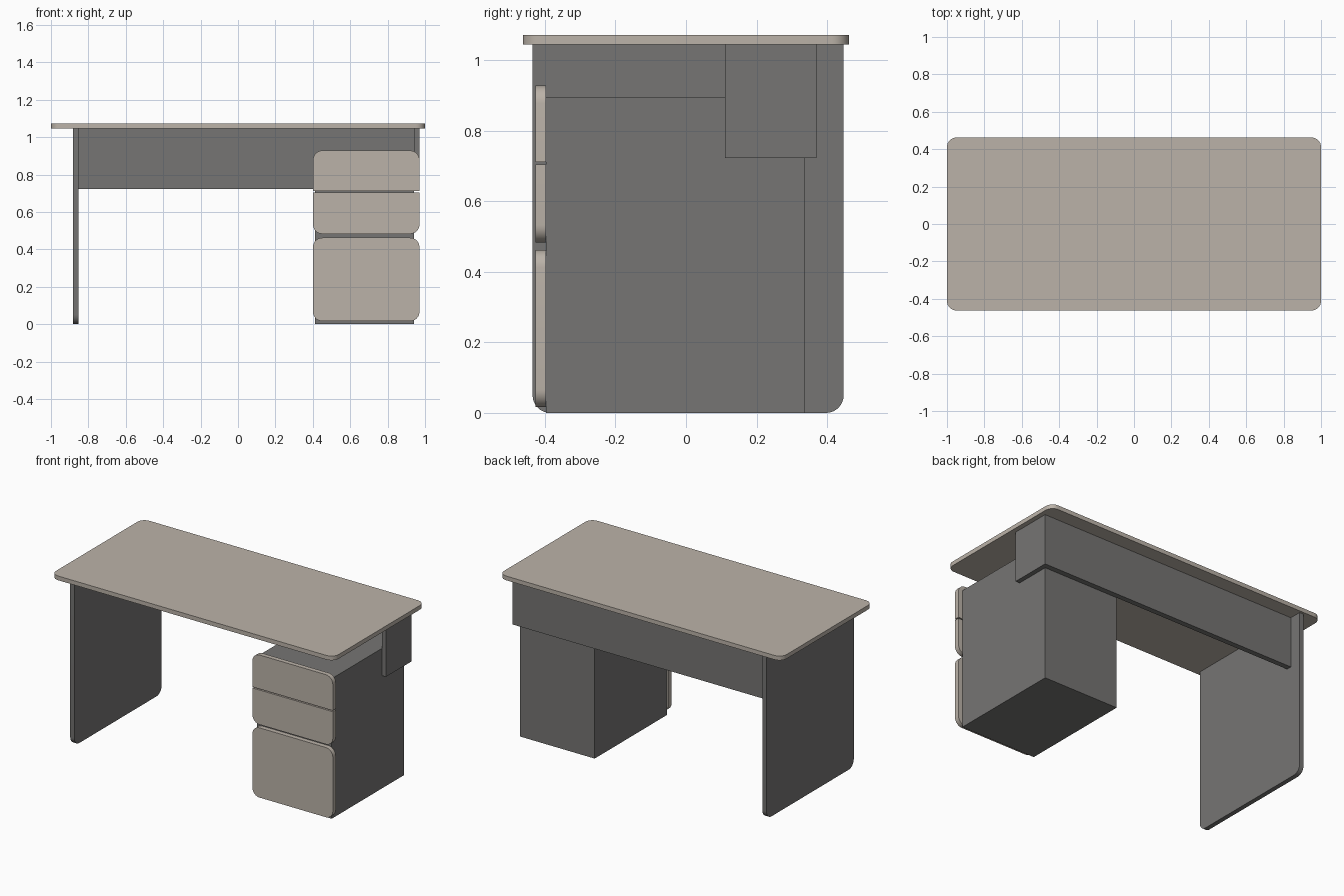
import bpy, bmesh, math

if "Cube" in bpy.data.objects:
    bpy.data.objects.remove(bpy.data.objects["Cube"])


def material(name, rgb):
    m = bpy.data.materials.new(name)
    m.diffuse_color = (*rgb, 1)
    m.use_nodes = True
    m.node_tree.nodes["Principled BSDF"].inputs["Base Color"].default_value = m.diffuse_color
    return m


BEIGE = material("beige_laminate", (0.50, 0.45, 0.395))
GREY = material("dark_grey_laminate", (0.18, 0.177, 0.172))


def panel(name, lo, hi, mat, axis=2, radii=(0, 0, 0, 0), steps=8):
    """Box from lo to hi, extruded along axis; radii start at the low corner, counter-clockwise."""
    u, v = [a for a in range(3) if a != axis]
    corners = [(lo[u], lo[v]), (hi[u], lo[v]), (hi[u], hi[v]), (lo[u], hi[v])]
    inward = [(1, 1), (-1, 1), (-1, -1), (1, -1)]
    outline = []
    for i, ((cu, cv), (du, dv), r) in enumerate(zip(corners, inward, radii)):
        if r == 0:
            outline.append((cu, cv))
            continue
        for s in range(steps + 1):
            a = math.pi + (i + s / steps) * math.pi / 2
            outline.append((cu + r * (du + math.cos(a)), cv + r * (dv + math.sin(a))))
    bm = bmesh.new()
    verts = []
    for p, q in outline:
        co = [0, 0, 0]
        co[u], co[v], co[axis] = p, q, lo[axis]
        verts.append(bm.verts.new(co))
    face = bm.faces.new(verts)
    ext = bmesh.ops.extrude_face_region(bm, geom=[face])
    shift = [0, 0, 0]
    shift[axis] = hi[axis] - lo[axis]
    bmesh.ops.translate(bm, vec=shift, verts=[g for g in ext["geom"] if isinstance(g, bmesh.types.BMVert)])
    bmesh.ops.recalc_face_normals(bm, faces=bm.faces)
    me = bpy.data.meshes.new(name)
    bm.to_mesh(me)
    bm.free()
    me.materials.append(mat)
    ob = bpy.data.objects.new(name, me)
    bpy.context.collection.objects.link(ob)
    bpy.context.view_layer.objects.active = ob
    ob.select_set(True)
    bpy.ops.object.shade_smooth_by_angle(angle=math.radians(30))
    ob.select_set(False)
    return ob


R = 0.05
UNDER = 1.045  # underside of the top

# Desk top
panel("desk_top", (-1, -0.462, UNDER), (1, 0.462, 1.072), BEIGE, 2, (R,) * 4)

# Left side leg with rounded foot corners
panel("left_leg", (-0.883, -0.435, 0), (-0.854, 0.447, UNDER), GREY, 0, (R, R, 0, 0))

# Back panel and its short return on the right
panel("back_panel", (-0.854, 0.336, 0.722), (0.97, 0.37, UNDER), GREY, 1)
panel("right_return_panel", (0.941, 0.11, 0.722), (0.97, 0.336, UNDER), GREY, 0)

# Drawer cabinet
panel("drawer_cabinet", (0.411, -0.397, 0), (0.941, 0.336, 0.896), GREY, 2)

# Drawer fronts: name, bottom, top, corner radii
for name, z0, z1, radii in (
    ("lower_drawer_front", 0.016, 0.462, (R, R, R, R)),
    ("middle_drawer_front", 0.483, 0.704, (R, R, 0, 0)),
    ("upper_drawer_front", 0.711, 0.928, (0, 0, R, R)),
):
    panel(name, (0.401, -0.427, z0), (0.97, -0.397, z1), BEIGE, 1, radii)
